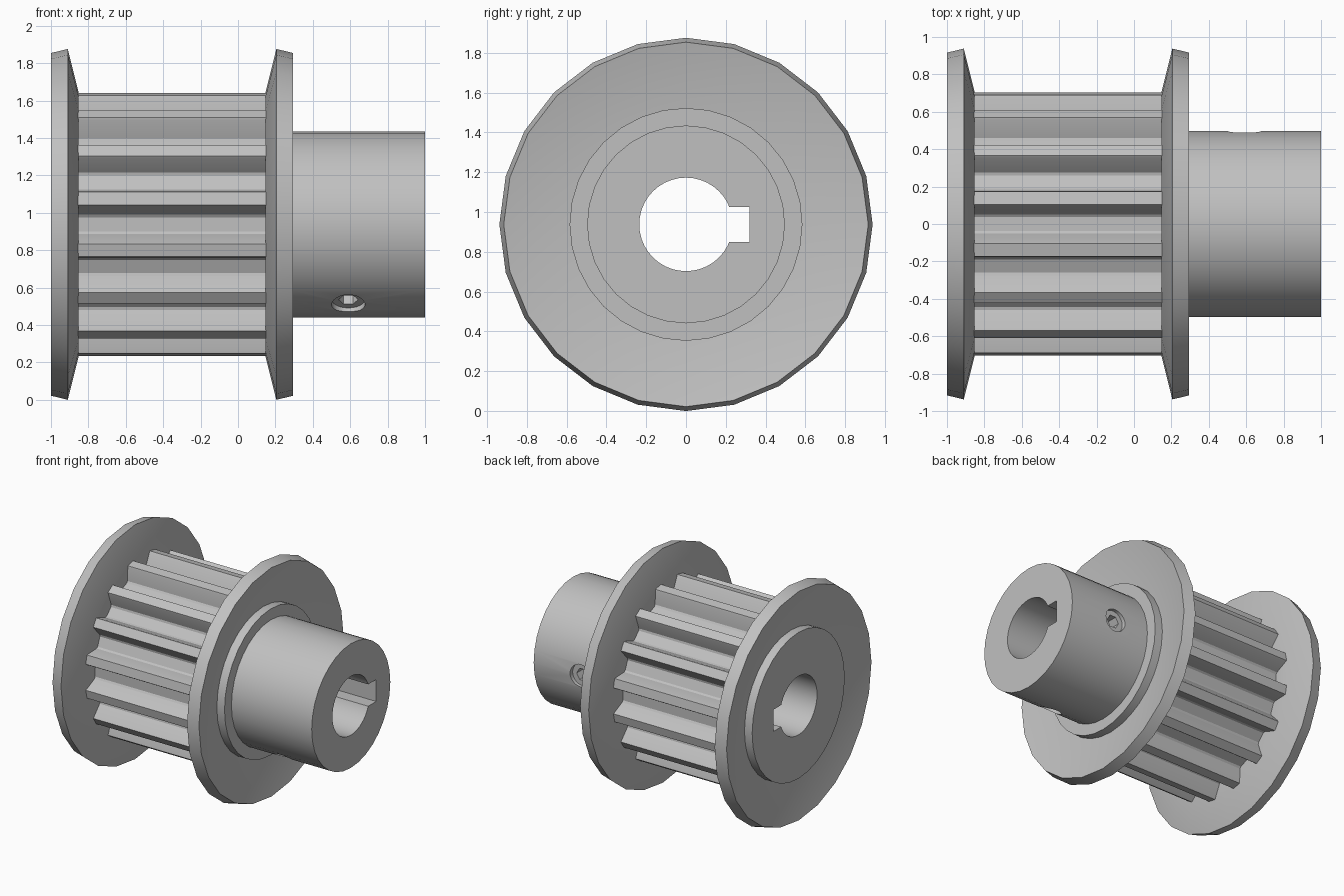
import bpy, bmesh
from math import pi, sin, cos, radians, hypot, atan2
from mathutils import Matrix, Vector

AXIS_Z = 0.938      # height of the shaft axis
TEETH = 16

cube = bpy.data.objects.get("Cube")
if cube:
    bpy.data.objects.remove(cube)

steel = bpy.data.materials.new("grey steel")
steel.use_nodes = True
grey = (0.53, 0.53, 0.53, 1)
steel.diffuse_color = grey
steel.node_tree.nodes["Principled BSDF"].inputs["Base Color"].default_value = grey


def make(name, bm):
    bmesh.ops.recalc_face_normals(bm, faces=bm.faces)
    mesh = bpy.data.meshes.new(name)
    bm.to_mesh(mesh)
    bm.free()
    mesh.materials.append(steel)
    obj = bpy.data.objects.new(name, mesh)
    bpy.context.collection.objects.link(obj)
    return obj


def skin(bm, rings, closed=False):
    """Join rings of points with quads; cap the ends unless closed."""
    rows = [[bm.verts.new(p) for p in ring] for ring in rings]
    n = len(rows[0])
    for i in range(len(rows) if closed else len(rows) - 1):
        a, b = rows[i], rows[(i + 1) % len(rows)]
        for j in range(n):
            bm.faces.new((a[j], a[(j + 1) % n], b[(j + 1) % n], b[j]))
    if not closed:
        bm.faces.new(rows[0])
        bm.faces.new(rows[-1])


def lathe(name, profile, sides, closed=False):
    """Turn an (x, radius) profile about the shaft axis."""
    bm = bmesh.new()
    turns = [2 * pi * k / sides for k in range(sides)]
    skin(bm, [[(x, r * sin(t), AXIS_Z + r * cos(t)) for t in turns]
              for x, r in profile], closed)
    return make(name, bm)


def radial_pin(name, angle, inner, outer, radius, sides):
    """Prism pointing outwards from the shaft axis at the screw position."""
    bm = bmesh.new()
    turns = [2 * pi * k / sides for k in range(sides)]
    out = Vector((0, cos(angle), sin(angle)))
    side = Vector((0, -sin(angle), cos(angle)))
    base = Vector((0.59, 0, AXIS_Z))
    skin(bm, [[base + out * d + side * radius * sin(t) + Vector((radius * cos(t), 0, 0))
               for t in turns] for d in (inner, outer)])
    return make(name, bm)


def cut(obj, cutter):
    mod = obj.modifiers.new("cut", 'BOOLEAN')
    mod.operation, mod.solver, mod.object = 'DIFFERENCE', 'EXACT', cutter
    cutter.hide_render = True
    bpy.context.view_layer.update()
    graph = bpy.context.evaluated_depsgraph_get()
    mesh = bpy.data.meshes.new_from_object(obj.evaluated_get(graph))
    obj.modifiers.clear()
    obj.data = mesh
    bpy.data.objects.remove(cutter)


def smooth(obj, angle=30):
    bpy.ops.object.select_all(action='DESELECT')
    obj.select_set(True)
    bpy.context.view_layer.objects.active = obj
    bpy.ops.object.shade_smooth_by_angle(angle=radians(angle))


# Hub with the two shoulders that carry the flanges
hub = lathe("hub", [(-0.995, 0.585), (0.29, 0.585), (0.29, 0.497), (1, 0.497)], 32)

# Bore and keyway
cut(hub, lathe("bore_cutter", [(-1.2, 0.235), (1.2, 0.235)], 40))
bm = bmesh.new()
bmesh.ops.create_cube(bm, size=1, matrix=Matrix.Translation((0, 0.209, AXIS_Z))
                      @ Matrix.Diagonal((2.4, 0.218, 0.175, 1)))
cut(hub, make("keyway_cutter", bm))

# Set screws: one over the keyway, one a third of a turn away
for label, angle, inner in (("key", 0, 0.319), ("lower", radians(240), 0.25)):
    cut(hub, radial_pin("hole_cutter", angle, inner - 0.06, 0.6, 0.09, 24))
    screw = radial_pin(label + "_set_screw", angle, inner, 0.465, 0.088, 24)
    cut(screw, radial_pin("socket_cutter", angle, 0.38, 0.6, 0.052, 6))
    smooth(screw)
smooth(hub)

# Toothed ring: one groove outline repeated around the axis
half_groove = [(0.588, 0.038), (0.597, 0.052), (0.692, 0.096), (0.703, 0.104)]
groove = [(d, -w) for d, w in reversed(half_groove)] + half_groove
outline = []
for k in range(TEETH):
    outline += [(hypot(d, w), atan2(w, d) + 2 * pi * k / TEETH) for d, w in groove]


def tooth_ring(x, fixed=None):
    return [(x, (fixed or r) * cos(t), AXIS_Z + (fixed or r) * sin(t)) for r, t in outline]


bm = bmesh.new()
skin(bm, [tooth_ring(-0.87), tooth_ring(0.165),
          tooth_ring(0.165, 0.54), tooth_ring(-0.87, 0.54)], closed=True)
smooth(make("toothed_ring", bm), 20)

# Dished flanges, mirrored about the middle of the teeth
flange = [(0.147, 0.57), (0.147, 0.705), (0.205, 0.938), (0.295, 0.916),
          (0.222, 0.585), (0.222, 0.57)]
middle = -0.3525
for label, sign in (("left", 1), ("right", -1)):
    points = [(middle + sign * (x - middle), r) for x, r in flange]
    smooth(lathe(label + "_flange", points, 24, closed=True))
